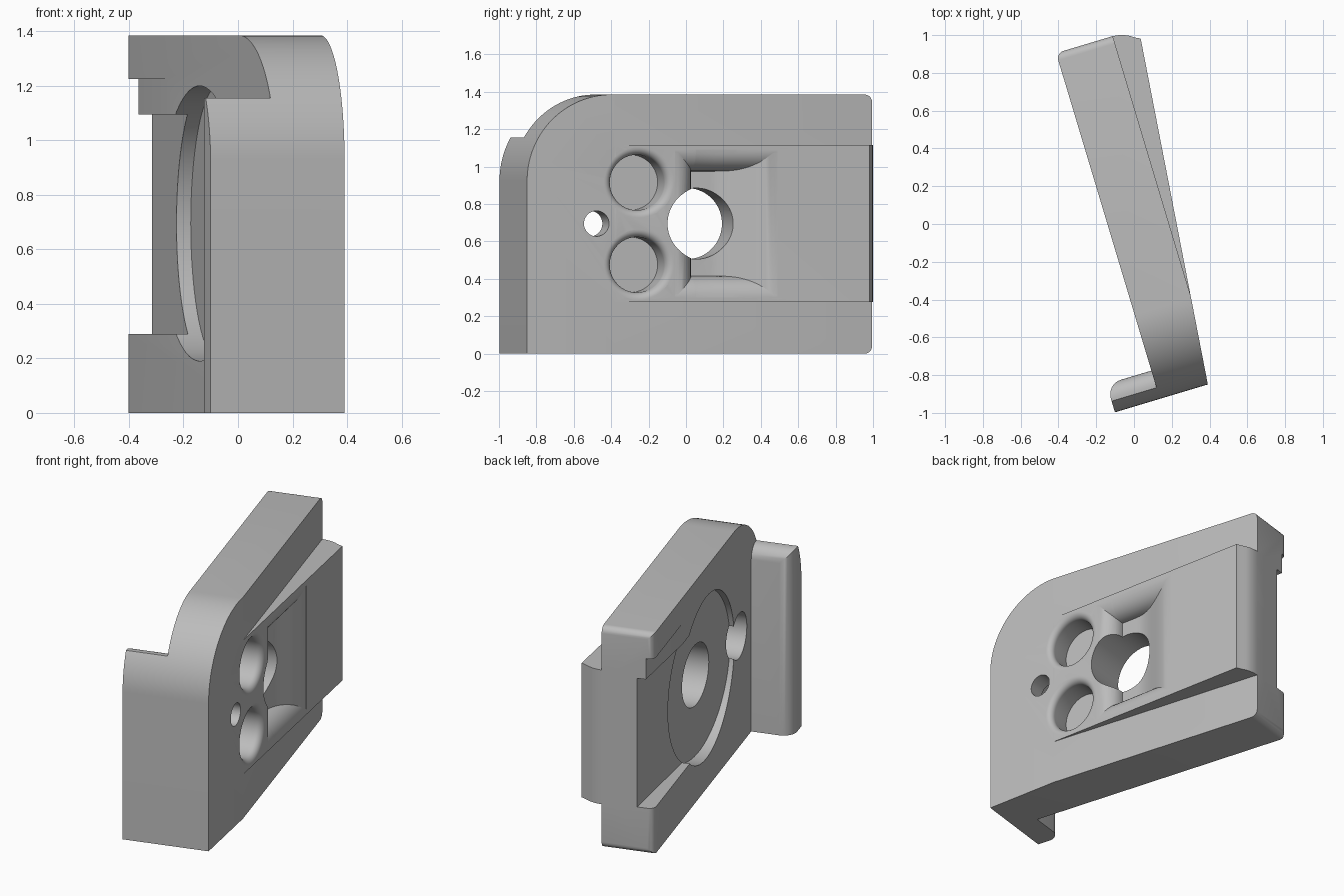
import bpy, bmesh, math
from mathutils import Matrix

# Local frame: x across the thickness, y along the plate, z up
HEIGHT, MID = 1.385, 0.695
FRONT, BACK, LEFT = -0.926, 0.985, -0.135
SLOPE, KNEE, FLAT = 0.1, -0.45, 0.178


def face_at(u):
    """Thickness position of the sloped right face."""
    return FLAT + SLOPE * (u - KNEE)


def arc(cx, cy, r, a0, a1, n):
    return [(cx + r * math.cos(math.radians(a0 + (a1 - a0) * i / n)),
             cy + r * math.sin(math.radians(a0 + (a1 - a0) * i / n))) for i in range(n + 1)]


def finish(name, bm):
    bmesh.ops.recalc_face_normals(bm, faces=bm.faces)
    mesh = bpy.data.meshes.new(name)
    bm.to_mesh(mesh)
    bm.free()
    ob = bpy.data.objects.new(name, mesh)
    bpy.context.collection.objects.link(ob)
    return ob


def loft(name, rings):
    """Closed solid through matching rings of points."""
    bm = bmesh.new()
    vs = [[bm.verts.new(p) for p in ring] for ring in rings]
    for a, b in zip(vs, vs[1:]):
        for i in range(len(a)):
            j = (i + 1) % len(a)
            bm.faces.new((a[i], a[j], b[j], b[i]))
    bm.faces.new(vs[0])
    bm.faces.new(vs[-1])
    return finish(name, bm)


def plan_prism(name, pts, lo, hi):
    return loft(name, [[(x, y, z) for x, y in pts] for z in (lo, hi)])


def side_prism(name, pts, lo, hi):
    return loft(name, [[(x, y, z) for y, z in pts] for x in (lo, hi)])


def lathe(name, u, z, profile, shear=0.0, n=72):
    """Round solid along x from (radius, x) pairs, sheared to a sloped face."""
    return loft(name, [[(x + shear * py, u + py, z + pz) for py, pz in arc(0, 0, r, 0, 360, n)[:-1]]
                       for r, x in profile])


def combine(target, tool, operation):
    mod = target.modifiers.new(operation, 'BOOLEAN')
    mod.operation, mod.object, mod.solver = operation, tool, 'EXACT'
    bpy.ops.object.select_all(action='DESELECT')
    bpy.context.view_layer.objects.active = target
    target.select_set(True)
    bpy.ops.object.modifier_apply(modifier=mod.name)
    bpy.data.objects.remove(tool, do_unlink=True)


cube = bpy.data.objects.get("Cube")
if cube:
    bpy.data.objects.remove(cube, do_unlink=True)

# Plate with a sloped front part and a rounded rear edge
plate = plan_prism("angled_plate",
                   [(LEFT, -1), (face_at(-1), -1), (FLAT, KNEE), (FLAT, BACK)]
                   + arc(LEFT + 0.04, BACK - 0.04, 0.04, 90, 180, 6), -0.1, 1.5)

# Front flange with rounded inner edges
bm = bmesh.new()
bmesh.ops.create_cube(bm, size=1, matrix=Matrix.Translation((-0.24, -0.885, 0.5275))
                      @ Matrix.Diagonal((0.286, 0.23, 1.255, 1)))
inner = [e for e in bm.edges if all(v.co.y > -0.8 for v in e.verts)
         and (all(v.co.x < -0.3 for v in e.verts) or all(v.co.z > 1 for v in e.verts))]
bmesh.ops.bevel(bm, geom=inner, offset=0.08, segments=8, profile=0.5, affect='EDGES')
combine(plate, finish("flange", bm), 'UNION')

# Side outline: large front arc, small rear corners
outline = ([(FRONT, 0)] + arc(BACK - 0.04, 0.04, 0.04, -90, 0, 6)
           + arc(BACK - 0.04, HEIGHT - 0.04, 0.04, 0, 90, 6)
           + arc(FRONT + 0.46, HEIGHT - 0.46, 0.46, 90, 180, 28))
combine(plate, side_prism("outline", outline, -0.6, 0.6), 'INTERSECT')

# Raised wedge on the right face with a curved rear end
wedge = [(0.1, KNEE), (FLAT, KNEE), (face_at(0.93), 0.93), (0.285, 0.946),
         (0.262, 0.962), (0.235, 0.974), (0.208, 0.981), (FLAT, BACK), (0.1, BACK)]
combine(plate, plan_prism("wedge", wedge, 0.275, 1.115), 'UNION')

# Tapering slot and step in the left face
combine(plate, plan_prism("slot", [(-0.4, -0.18), (LEFT, -0.18), (-0.024, 1.1), (-0.4, 1.1)],
                          0.29, 1.095), 'DIFFERENCE')
combine(plate, plan_prism("step", [(-0.4, 0.47), (LEFT, 0.47), (-0.075, 1.1), (-0.4, 1.1)],
                          1.05, 1.225), 'DIFFERENCE')

# Round recess in the left face, floor sloped like the slot
combine(plate, lathe("round_recess", 0.04, MID, [(0.505, -0.4), (0.505, -0.063)], 0.09), 'DIFFERENCE')

# Flared hollow in the right face: steep at the front, fading to the rear
R, HALF = 0.115, 0.395
START, FLOOR, END = -0.125, 0.1, 0.43


def hollow_depth(u):
    if u < START + R:
        return R - math.sqrt(R * R - (u - START) ** 2)
    t = max(0.0, (u - FLOOR) / (END - FLOOR))
    return R * (1 - t * t * (3 - 2 * t))


stations = [START + R * math.sin(math.pi / 2 * i / 10) for i in range(11)]
stations += [FLOOR + (END - FLOOR) * i / 16 for i in range(17)]
rings = []
for u in stations:
    d = min(R, max(0.001, hollow_depth(u)))
    reach = math.sqrt(R * R - (R - d) ** 2)
    side = [(HALF, -0.2)]
    for i in range(9):
        a = math.asin(reach / R) * i / 8
        side.append((HALF - R * math.sin(a), R - R * math.cos(a)))
    section = side + [(-z, k) for z, k in reversed(side)]
    rings.append([(face_at(u) - k, u, MID + z) for z, k in section])
combine(plate, loft("hollow", rings), 'DIFFERENCE')

# Two blind pockets with rounded mouths
for s in (-1, 1):
    top = face_at(-0.32)
    mouth = [(0.188 - x, top - 0.04 + y) for x, y in arc(0, 0, 0.04, 0, 90, 8)]
    profile = [(0.148, 0.03)] + mouth + [(0.188, top + 0.1)]
    combine(plate, lathe("pocket", -0.32, MID + 0.22 * s, profile, SLOPE), 'DIFFERENCE')

# Through holes; the small one is widened from the left
for name, u, r, lo, hi in (("centre_hole", 0.025, 0.19, -0.5, 0.5),
                           ("small_hole", -0.55, 0.068, -0.5, 0.5),
                           ("counterbore", -0.55, 0.14, -0.5, 0.05)):
    # the flange stays clear of these cutters
    combine(plate, lathe(name, u, MID, [(r, lo), (r, hi)]), 'DIFFERENCE')

# Turn into place, colour and shade
plate.data.transform(Matrix.Rotation(math.radians(16.7), 4, 'Z'))
grey = bpy.data.materials.new("plain_grey")
grey.use_nodes = True
colour = (0.5, 0.5, 0.5, 1)
grey.diffuse_color = colour
grey.node_tree.nodes["Principled BSDF"].inputs["Base Color"].default_value = colour
plate.data.materials.clear()
plate.data.materials.append(grey)
for p in plate.data.polygons:
    p.material_index = 0
bpy.ops.object.select_all(action='DESELECT')
bpy.context.view_layer.objects.active = plate
plate.select_set(True)
bpy.ops.object.shade_smooth_by_angle(angle=math.radians(25))
